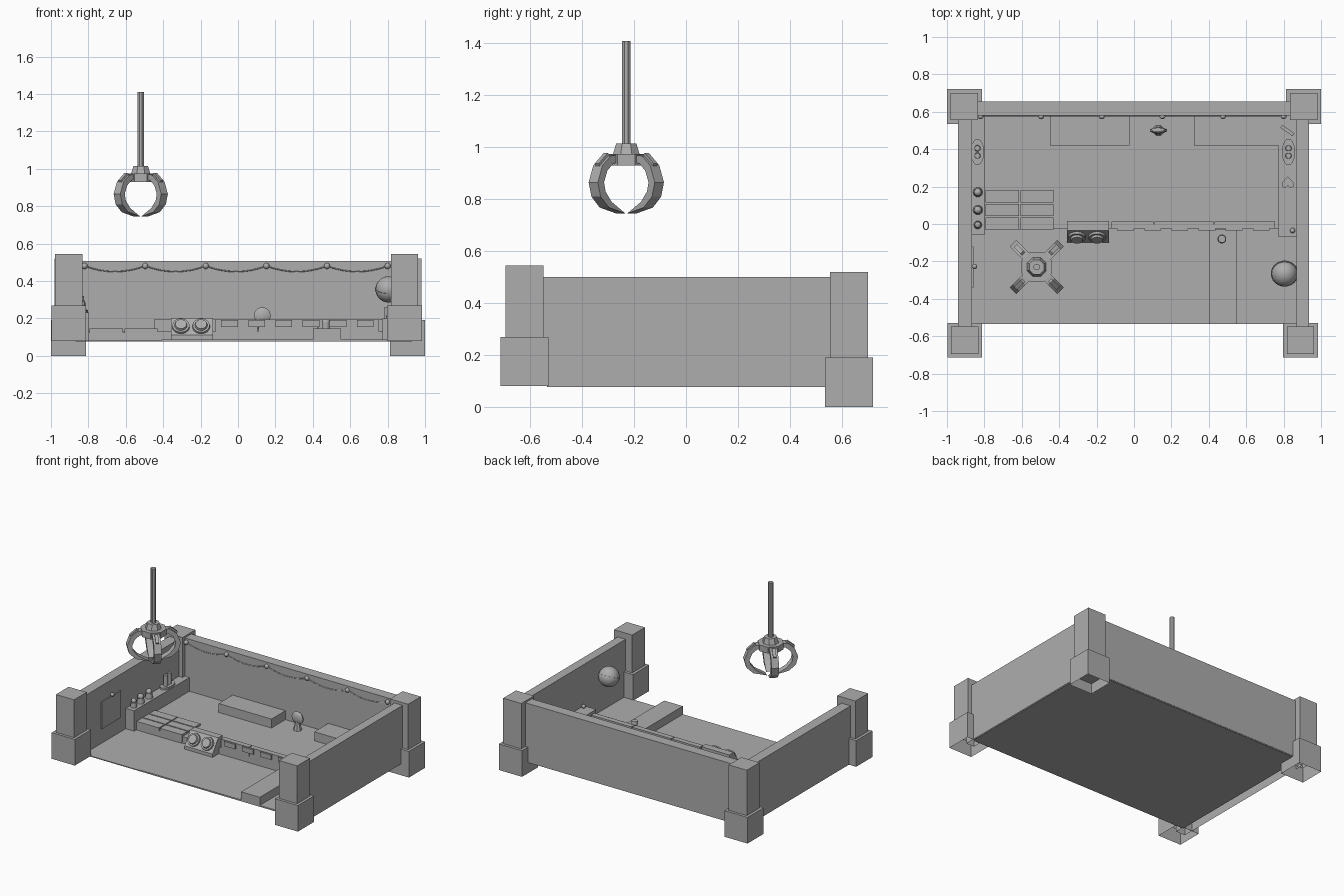
import bpy, bmesh, math
from mathutils import Matrix, Vector

cube = bpy.data.objects.get("Cube")
if cube:
    bpy.data.objects.remove(cube, do_unlink=True)

grey = bpy.data.materials.new("plain grey")
grey.use_nodes = True
grey.diffuse_color = (0.42, 0.42, 0.42, 1)
grey.node_tree.nodes["Principled BSDF"].inputs["Base Color"].default_value = (0.42, 0.42, 0.42, 1)


def finish(name, bm, smooth=False):
    bmesh.ops.recalc_face_normals(bm, faces=bm.faces)
    mesh = bpy.data.meshes.new(name)
    bm.to_mesh(mesh)
    bm.free()
    mesh.materials.append(grey)
    obj = bpy.data.objects.new(name, mesh)
    bpy.context.collection.objects.link(obj)
    if smooth:
        bpy.ops.object.select_all(action='DESELECT')
        obj.select_set(True)
        bpy.context.view_layer.objects.active = obj
        bpy.ops.object.shade_smooth_by_angle(angle=math.radians(40))
    return obj


def box(name, x, y, z, open_bottom=False):
    bm = bmesh.new()
    bmesh.ops.create_cube(bm, size=1)
    for v in bm.verts:
        for i, (lo, hi) in enumerate((x, y, z)):
            v.co[i] = lo if v.co[i] < 0 else hi
    if open_bottom:
        low = min(bm.faces, key=lambda f: f.calc_center_median().z)
        bmesh.ops.delete(bm, geom=[low], context='FACES_ONLY')
    return finish(name, bm)


def cone(name, at, r1, r2, depth, sides=8, axis=(0, 0, 1), scale=(1, 1, 1)):
    # Starts at the given point and grows along the axis
    bm = bmesh.new()
    turn = Vector((0, 0, 1)).rotation_difference(Vector(axis)).to_matrix().to_4x4()
    m = (Matrix.Translation(at) @ turn @ Matrix.Diagonal((*scale, 1))
         @ Matrix.Translation((0, 0, depth / 2)) @ Matrix.Rotation(math.pi / sides, 4, 'Z'))
    bmesh.ops.create_cone(bm, cap_ends=True, segments=sides, radius1=r1, radius2=r2, depth=depth, matrix=m)
    return finish(name, bm, sides > 8)


def ball(name, at, r, segments=12, rings=8, scale=(1, 1, 1)):
    bm = bmesh.new()
    m = Matrix.Translation(at) @ Matrix.Diagonal((*scale, 1))
    bmesh.ops.create_uvsphere(bm, u_segments=segments, v_segments=rings, radius=r, matrix=m)
    return finish(name, bm, True)


def prism(name, points, width, matrix):
    # Profile in local x and z, extruded evenly along local y
    bm = bmesh.new()
    face = bm.faces.new([bm.verts.new((x, -width / 2, z)) for x, z in points])
    new = bmesh.ops.extrude_face_region(bm, geom=[face])["geom"]
    for v in new:
        if isinstance(v, bmesh.types.BMVert):
            v.co.y += width
    bm.transform(matrix)
    return finish(name, bm)


# Corner posts: hollow plinth and narrower shaft
for label, cx, cy, z0, z1, z2 in (
        ("front_right", -0.905, -0.622, 0.08, 0.27, 0.545),
        ("front_left", 0.89, -0.622, 0.08, 0.27, 0.545),
        ("back_right", -0.907, 0.628, 0, 0.19, 0.52),
        ("back_left", 0.907, 0.628, 0, 0.19, 0.52)):
    for part, r, lo, hi in (("plinth", 0.093, z0, z1), ("shaft", 0.073, z1 - 0.1, z2)):
        box(f"{label}_post_{part}", (cx - r, cx + r), (cy - r, cy + r), (lo, hi), True)

# Walls and floor
box("back_wall", (-0.9, 0.9), (0.58, 0.655), (0.08, 0.508), True)
box("right_wall", (-0.94, -0.865), (-0.6, 0.6), (0.08, 0.5), True)
box("left_wall", (0.87, 0.935), (-0.6, 0.6), (0.08, 0.5), True)
box("floor", (-0.87, 0.93), (-0.535, 0.65), (0.076, 0.082))
box("front_floor_tile", (-0.41, 0.87), (-0.535, -0.03), (0.08, 0.086))

# Raised inner platform, side ledges and back blocks
box("platform", (-0.43, 0.78), (-0.025, 0.58), (0.08, 0.13))
box("back_platform", (-0.8, -0.43), (0.185, 0.58), (0.08, 0.13))
box("right_ledge", (-0.87, -0.797), (-0.055, 0.58), (0.08, 0.23))
box("left_ledge", (0.772, 0.87), (-0.07, 0.58), (0.08, 0.2))
box("back_block_right", (-0.45, -0.025), (0.42, 0.58), (0.13, 0.195))
box("back_block_left", (0.32, 0.78), (0.42, 0.58), (0.13, 0.195))

# Slatted deck
box("slat_base", (-0.8, -0.43), (-0.03, 0.185), (0.08, 0.125))
for row in range(3):
    y = -0.03 + row * 0.073
    for x in ((-0.795, -0.615), (-0.608, -0.43)):
        box("deck_slat", x, (y, y + 0.065), (0.12, 0.145))

# Low rail on the platform edge, with short blocks below
edges = (-0.12, 0.11, 0.43, 0.76)
for a, b in zip(edges, edges[1:]):
    box("rail_bar", (a, b - 0.006), (-0.025, 0.013), (0.125, 0.195))
for i in range(6):
    x = -0.09 + i * 0.145
    box("rail_block", (x, x + 0.09), (-0.034, 0), (0.155, 0.19))

# Control console with two round buttons on its slope
prism("console", [(-0.10, 0.08), (0.015, 0.08), (0.015, 0.203), (-0.035, 0.203), (-0.10, 0.11)], 0.225,
      Matrix.Translation((-0.247, 0, 0)) @ Matrix.Rotation(math.pi / 2, 4, 'Z'))
slope = Vector((0, -0.093, 0.065)).normalized()
for x in (-0.305, -0.197):
    cone("button_rim", (x, -0.068, 0.156), 0.047, 0.045, 0.012, 20, slope)
    cone("button_cap", (x, -0.068, 0.156), 0.038, 0.03, 0.024, 20, slope)

# Front bench with a peg
box("bench", (0.4, 0.55), (-0.535, -0.03), (0.08, 0.145))
cone("bench_peg", (0.47, -0.08, 0.14), 0.02, 0.02, 0.055, 12)
cone("bench_peg_cap", (0.47, -0.08, 0.18), 0.024, 0.02, 0.015, 12)

# Pegs on the right ledge
for y, r in ((0.17, 0.026), (0.075, 0.026), (-0.005, 0.022)):
    cone("ledge_peg", (-0.835, y, 0.23), r, r * 0.85, 0.035, 10)
    ball("ledge_peg_knob", (-0.835, y, 0.275), r * 0.8)

# Oval plates, each with two short rods
for x, z, tall in ((-0.837, 0.23, 0.09), (0.826, 0.2, 0.05)):
    cone("oval_plate", (x, 0.385, z), 1, 1, 0.014, 24, scale=(0.036, 0.07, 1))
    for dy in (-0.02, 0.02):
        cone("oval_rod", (x, 0.385 + dy, z), 0.017, 0.015, tall, 12)

# Small keepsakes on the left ledge
heart = [(0, -0.032), (0.03, 0), (0.03, 0.02), (0.015, 0.03), (0, 0.018),
         (-0.015, 0.03), (-0.03, 0.02), (-0.03, 0)]
prism("heart_token", heart, 0.01, Matrix.Translation((0.822, 0.222, 0.205)) @ Matrix.Rotation(-math.pi / 2, 4, 'X')
      @ Matrix.Diagonal((1, 1, -1, 1)))
prism("leaning_tag", [(-0.04, 0), (0.04, 0), (0.04, 0.06), (-0.04, 0.06)], 0.018,
      Matrix.Translation((0.82, 0.5, 0.2)) @ Matrix.Rotation(math.radians(-35), 4, 'Z'))
ball("wall_stud", (0.848, -0.035, 0.215), 0.014)

# Medallion on the platform
cone("medallion_stem", (0.13, 0.5, 0.13), 0.03, 0.015, 0.06)
ball("medallion", (0.13, 0.5, 0.215), 0.048, 10, 6, (1, 0.35, 0.95))

# Ribbed ball fixed to the left wall
ball("wall_ball", (0.805, -0.265, 0.355), 0.07, 24, 14)
bm = bmesh.new()
bmesh.ops.create_cone(bm, segments=24, radius1=0.073, radius2=0.073, depth=0.012, cap_ends=True,
                      matrix=Matrix.Translation((0.805, -0.265, 0.355)) @ Matrix.Rotation(0.4, 4, 'X'))
finish("wall_ball_band", bm, True)

# Hanging board on the right wall
box("wall_board", (-0.866, -0.857), (-0.34, -0.12), (0.19, 0.385))
ball("board_knob", (-0.852, -0.227, 0.4), 0.014)

# String of bulbs along the back wall, with sagging wire
bulbs = [-0.82 + i * 0.324 for i in range(6)]
curve = bpy.data.curves.new("bulb_wire", 'CURVE')
curve.dimensions = '3D'
curve.bevel_depth = 0.003
curve.bevel_resolution = 0
curve.materials.append(grey)
spline = curve.splines.new('POLY')
spline.points.add(40)
for i, p in enumerate(spline.points):
    t = i % 8 / 8
    p.co = (bulbs[0] + i * 0.0405, 0.577, 0.48 - 0.12 * t * (1 - t), 1)
bpy.context.collection.objects.link(bpy.data.objects.new("bulb_wire", curve))
for x in bulbs:
    ball("wall_bulb", (x, 0.576, 0.48), 0.016)

# Claw: rod, hub and four curved fingers
cx, cy = -0.52, -0.23
cone("claw_rod", (cx, cy, 1.0), 0.018, 0.018, 0.41)
cone("claw_hub", (cx, cy, 0.93), 0.088, 0.088, 0.045)
cone("claw_collar", (cx, cy, 0.975), 0.055, 0.042, 0.04)
outer = [(0.05, 0.972), (0.11, 0.967), (0.155, 0.93), (0.18, 0.865), (0.165, 0.81), (0.12, 0.768), (0.03, 0.745)]
inner = [(0.105, 0.79), (0.138, 0.83), (0.146, 0.865), (0.128, 0.91), (0.095, 0.938), (0.05, 0.942)]
for i in range(4):
    m = Matrix.Translation((cx, cy, 0)) @ Matrix.Rotation(math.pi / 4 + i * math.pi / 2, 4, 'Z')
    prism("claw_finger", outer + inner, 0.05, m)
    prism("claw_finger_ridge", [(0.09, 0.96), (0.112, 0.978), (0.16, 0.938), (0.152, 0.92)], 0.022, m)
